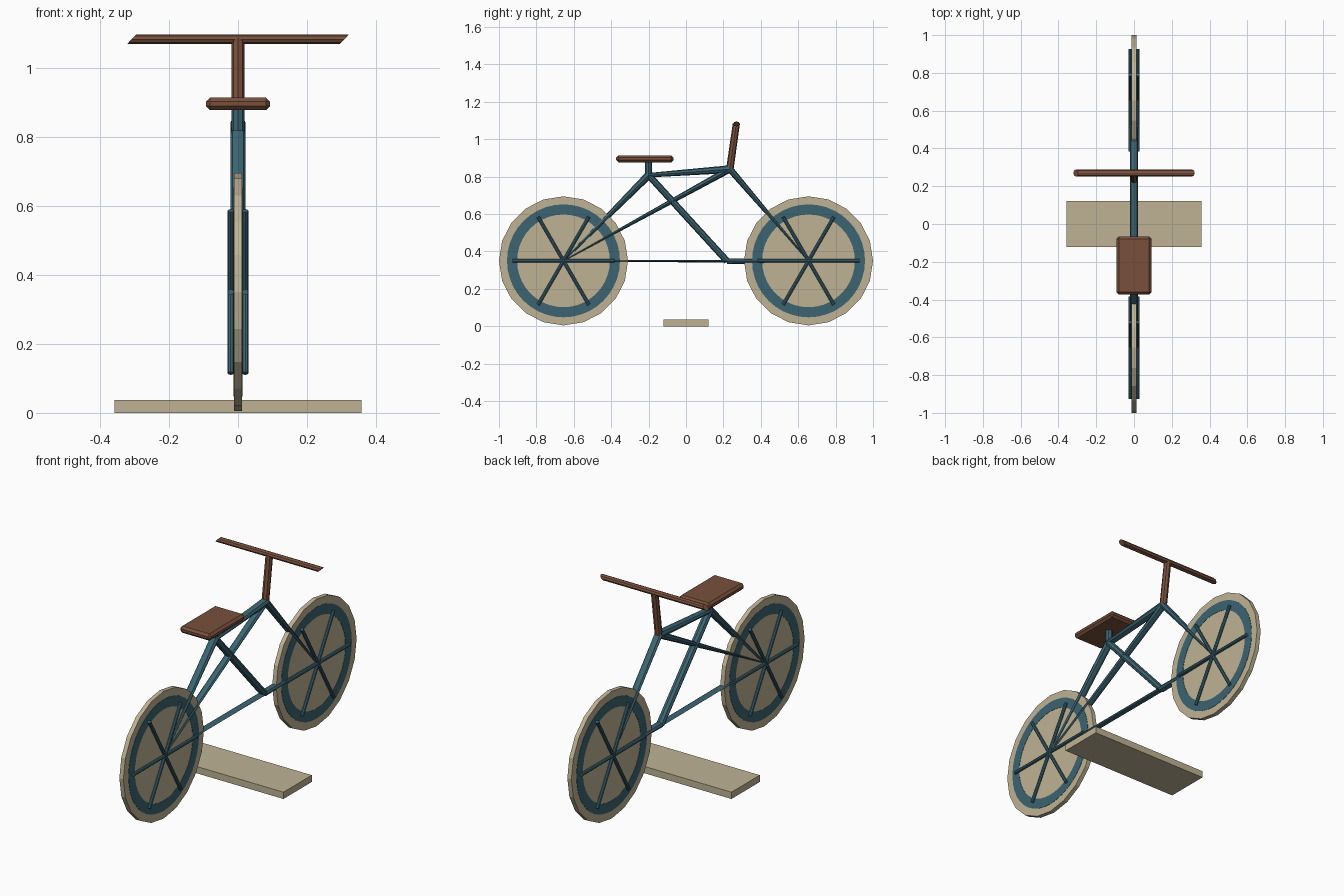
import bpy, bmesh, math
from mathutils import Vector, Matrix

if "Cube" in bpy.data.objects:
    bpy.data.objects.remove(bpy.data.objects["Cube"])


def material(name, rgb):
    m = bpy.data.materials.new(name)
    m.diffuse_color = (*rgb, 1)
    m.use_nodes = True
    m.node_tree.nodes["Principled BSDF"].inputs["Base Color"].default_value = m.diffuse_color
    return m


TAN = material("tan", (0.52, 0.45, 0.30))
TEAL = material("teal", (0.045, 0.13, 0.17))
BROWN = material("brown", (0.19, 0.08, 0.045))
X = Vector((1, 0, 0))


def finish(name, bm, mat):
    bmesh.ops.recalc_face_normals(bm, faces=bm.faces)
    me = bpy.data.meshes.new(name)
    bm.to_mesh(me)
    bm.free()
    me.materials.append(mat)
    ob = bpy.data.objects.new(name, me)
    bpy.context.collection.objects.link(ob)
    return ob


def loft(name, rings, mat):
    """Each ring is (centre, first half-axis, second half-axis)."""
    bm = bmesh.new()
    n = 8
    loops = []
    for c, u, v in rings:
        angles = [2 * math.pi * i / n for i in range(n)]
        loops.append([bm.verts.new(c + u * math.cos(a) + v * math.sin(a)) for a in angles])
    for i in range(n):
        j = (i + 1) % n
        bm.faces.new((loops[0][i], loops[0][j], loops[1][j], loops[1][i]))
    bm.faces.new(loops[0])
    bm.faces.new(loops[1])
    return finish(name, bm, mat)


def tube(name, a, b, wide, thick, mat=TEAL, x=0.0):
    """Tube in the side plane: half-width across x, half-thickness at each end."""
    p, q = Vector((x, *a)), Vector((x, *b))
    side = (q - p).normalized().cross(X)
    return loft(name, [(p, X * wide, side * thick[0]), (q, X * wide, side * thick[1])], mat)


def box(name, centre, size, mat, bevel=0):
    bm = bmesh.new()
    bmesh.ops.create_cube(bm, size=1, matrix=Matrix.Translation(centre) @ Matrix.Diagonal((*size, 1)))
    ob = finish(name, bm, mat)
    if bevel:
        mod = ob.modifiers.new("bevel", 'BEVEL')
        mod.width = bevel
        mod.segments = 1
    return ob


# Wheels: solid disc, flat rim band and three crossing spokes per side
HUB_Y, HUB_Z = 0.655, 0.35
for label, y in (("rear", -HUB_Y), ("front", HUB_Y)):
    place = Matrix.Translation((0, y, HUB_Z)) @ Matrix.Rotation(math.pi / 2, 4, 'Y')
    bm = bmesh.new()
    bmesh.ops.create_cone(bm, cap_ends=True, segments=20, radius1=0.345, radius2=0.345,
                          depth=0.024, matrix=place)
    finish(label + "_wheel", bm, TAN)

    bm = bmesh.new()
    n, profile = 40, ((0.248, -0.0135), (0.302, -0.0135), (0.302, 0.0135), (0.248, 0.0135))
    loops = []
    for i in range(n):
        a = 2 * math.pi * i / n
        loops.append([bm.verts.new((w, y + r * math.cos(a), HUB_Z + r * math.sin(a)))
                      for r, w in profile])
    for i in range(n):
        s, t = loops[i], loops[(i + 1) % n]
        for k in range(4):
            m = (k + 1) % 4
            bm.faces.new((s[k], s[m], t[m], t[k]))
    finish(label + "_rim", bm, TEAL)

    for side, x in (("left", -0.021), ("right", 0.021)):
        for i in range(3):
            a = i * math.pi / 3
            dy, dz = 0.272 * math.cos(a), 0.272 * math.sin(a)
            tube(f"{label}_{side}_spoke_{i + 1}", (y - dy, HUB_Z - dz), (y + dy, HUB_Z + dz),
                 0.009, (0.009, 0.009), x=x)

# Frame joints as (y, z)
rear, front = (-HUB_Y, HUB_Z), (HUB_Y, HUB_Z)
seat_joint, head, crank = (-0.2, 0.808), (0.235, 0.84), (0.22, 0.348)

# Frame tubes, flattening towards the hubs
tube("seat_stay", seat_joint, rear, 0.022, (0.021, 0.006))
tube("long_stay", head, rear, 0.02, (0.018, 0.003))
tube("fork", head, front, 0.022, (0.018, 0.004))
tube("top_tube", seat_joint, head, 0.022, (0.012, 0.021))
tube("seat_tube", seat_joint, crank, 0.022, (0.018, 0.018))
tube("chain_stay", rear, crank, 0.02, (0.004, 0.007))
tube("lower_tube", crank, front, 0.02, (0.016, 0.008))
tube("seat_post", (-0.2, 0.79), (-0.2, 0.885), 0.019, (0.019, 0.019))

# Seat, stem and slant-cut handlebar
box("seat", (0, -0.22, 0.895), (0.185, 0.306, 0.037), BROWN, 0.012)
tube("handlebar_stem", (0.233, 0.83), (0.269, 1.083), 0.019, (0.02, 0.019), BROWN)
slant, depth = Vector((0.013, 0, 0.0135)), Vector((0, 0.018, 0))
loft("handlebar", [(Vector((x, 0.27, 1.082)), slant, depth) for x in (-0.308, 0.308)], BROWN)

# Ground plank
box("base_plank", (0, 0, 0.0185), (0.716, 0.242, 0.037), TAN)
